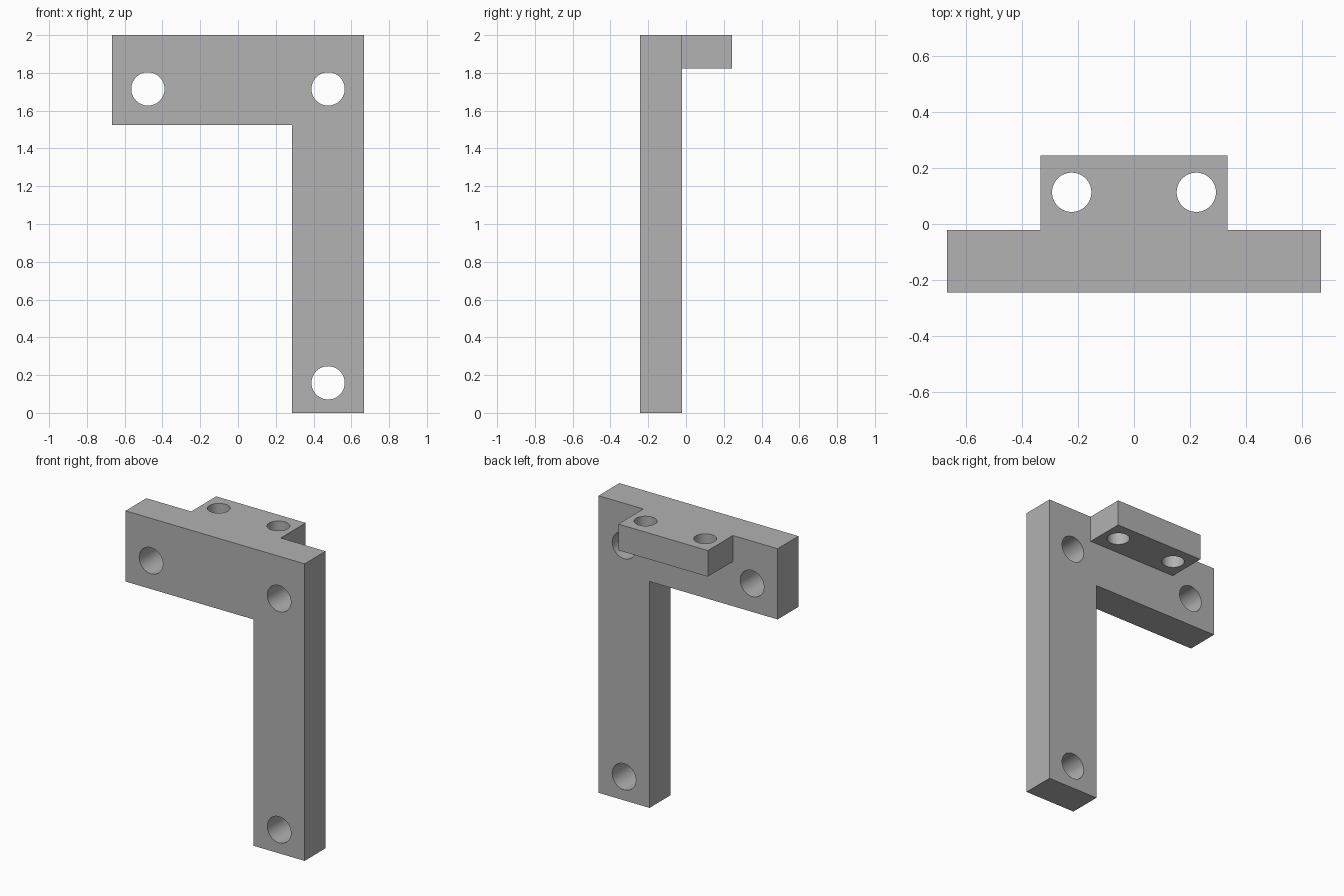
import bpy
import bmesh
from math import pi
from mathutils import Matrix, Vector

if "Cube" in bpy.data.objects:
    bpy.data.objects.remove(bpy.data.objects["Cube"])

# Main dimensions
HALF_WIDTH = 0.667
FRONT, PLATE_BACK, TAB_BACK = -0.244, -0.022, 0.244
TOP, ARM_BOTTOM, TAB_BOTTOM = 2.0, 1.524, 1.824
LEG_INNER = 0.287

grey = bpy.data.materials.new("plain_grey")
grey.use_nodes = True
colour = (0.445, 0.445, 0.445, 1)
grey.diffuse_color = colour
grey.node_tree.nodes["Principled BSDF"].inputs["Base Color"].default_value = colour


def make_object(name, bm):
    bmesh.ops.recalc_face_normals(bm, faces=bm.faces)
    mesh = bpy.data.meshes.new(name)
    bm.to_mesh(mesh)
    bm.free()
    mesh.materials.append(grey)
    obj = bpy.data.objects.new(name, mesh)
    bpy.context.collection.objects.link(obj)
    return obj


def extruded(name, outline, offset):
    """Solid made by sweeping a flat outline along an offset."""
    bm = bmesh.new()
    face = bm.faces.new([bm.verts.new(p) for p in outline])
    swept = bmesh.ops.extrude_face_region(bm, geom=[face])["geom"]
    verts = [v for v in swept if isinstance(v, bmesh.types.BMVert)]
    bmesh.ops.translate(bm, verts=verts, vec=Vector(offset))
    return make_object(name, bm)


def drill(name, centre, radius, tilt):
    """Cylindrical cutter, upright or tilted to run front to back."""
    bm = bmesh.new()
    bmesh.ops.create_cone(bm, cap_ends=True, segments=64, radius1=radius,
                          radius2=radius, depth=0.4,
                          matrix=Matrix.Translation(centre) @ Matrix.Rotation(tilt, 4, "X"))
    cutter = make_object(name, bm)
    cutter.hide_render = True
    return cutter


def combine(target, other, operation):
    """Apply a boolean and remove the helper object."""
    bpy.context.view_layer.objects.active = target
    mod = target.modifiers.new(operation.lower(), "BOOLEAN")
    mod.operation, mod.solver, mod.object = operation, "EXACT", other
    bpy.ops.object.modifier_apply(modifier=mod.name)
    bpy.data.objects.remove(other)


# L-shaped plate: wide arm on top, leg down the model's left side
profile = [(-HALF_WIDTH, TOP), (-HALF_WIDTH, ARM_BOTTOM), (LEG_INNER, ARM_BOTTOM),
           (LEG_INNER, 0), (HALF_WIDTH, 0), (HALF_WIDTH, TOP)]
bracket = extruded("mounting_bracket", [(x, FRONT, z) for x, z in profile],
                   (0, PLATE_BACK - FRONT, 0))

# Rear tab, flush with the top and merged into the plate
tab_half = HALF_WIDTH / 2
overlap = PLATE_BACK - 0.1
corners = [(-tab_half, overlap), (tab_half, overlap),
           (tab_half, TAB_BACK), (-tab_half, TAB_BACK)]
tab = extruded("rear_tab", [(x, y, TOP) for x, y in corners],
               (0, 0, TAB_BOTTOM - TOP))
combine(bracket, tab, "UNION")

# Holes through the plate
plate_middle = (FRONT + PLATE_BACK) / 2
for x, z in [(-0.477, 1.715), (0.477, 1.715), (0.477, 0.159)]:
    combine(bracket, drill("plate_hole", (x, plate_middle, z), 0.088, pi / 2), "DIFFERENCE")

# Holes through the tab
for x in (-0.222, 0.222):
    combine(bracket, drill("tab_hole", (x, 0.113, TAB_BOTTOM + 0.09), 0.07, 0), "DIFFERENCE")

# Smooth hole walls, crisp edges
bpy.ops.object.select_all(action="DESELECT")
bracket.select_set(True)
bpy.context.view_layer.objects.active = bracket
bpy.ops.object.shade_smooth_by_angle(angle=pi / 6)
